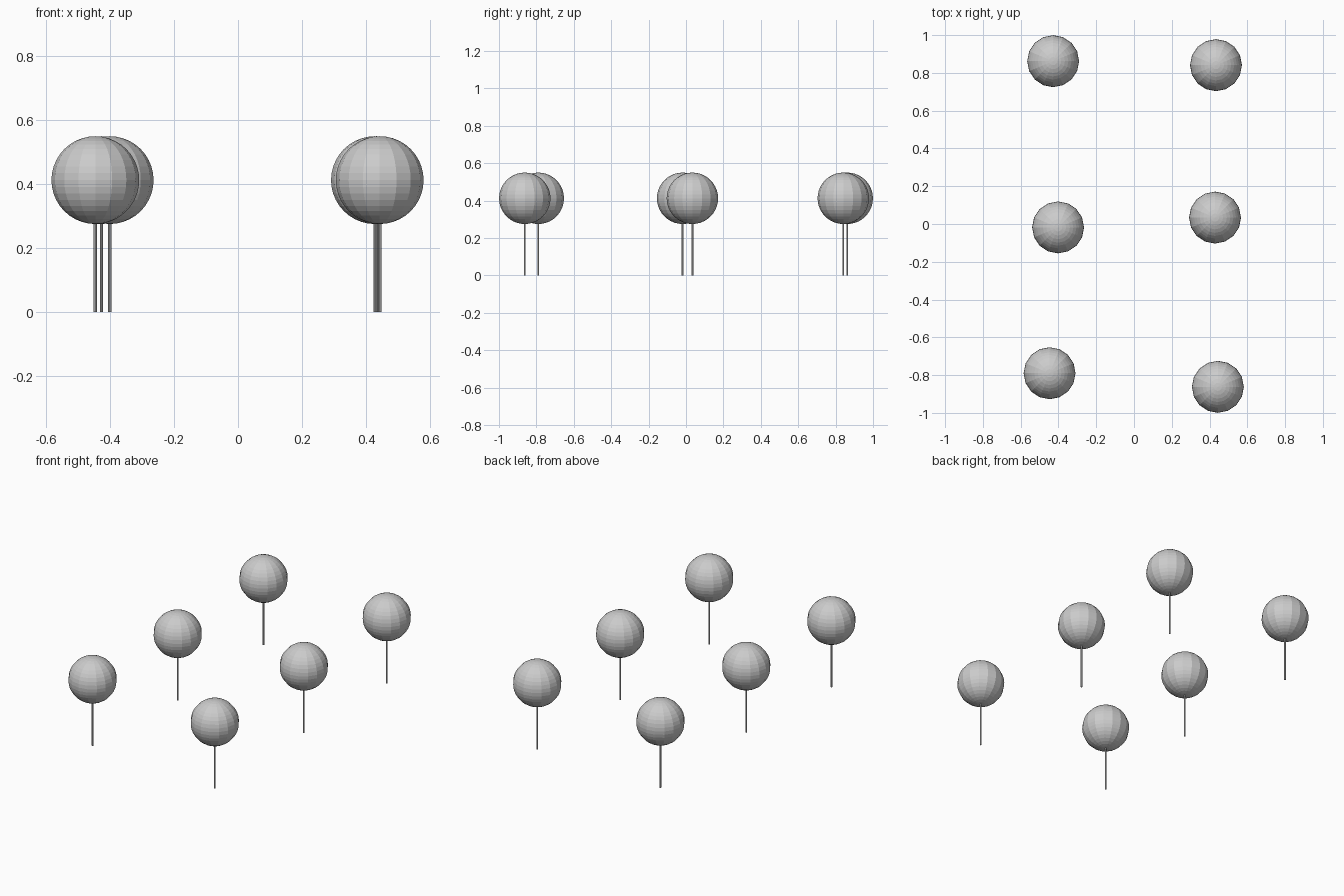
import bpy

cube = bpy.data.objects.get("Cube")
if cube:
    bpy.data.objects.remove(cube, do_unlink=True)

RADIUS = 0.1375
CENTRE_Z = 0.4125
STEM_RADIUS = 0.005
STEM_TOP = 0.29

# One grey for everything
grey = bpy.data.materials.new("plain grey")
grey.use_nodes = True
colour = (0.6, 0.6, 0.6, 1)
grey.diffuse_color = colour
grey.node_tree.nodes["Principled BSDF"].inputs["Base Color"].default_value = colour


def finish(name):
    ob = bpy.context.object
    ob.name = name
    ob.data.materials.append(grey)


def lollipop_tree(label, x, y):
    # Faceted round crown
    bpy.ops.mesh.primitive_uv_sphere_add(
        segments=16, ring_count=20, radius=RADIUS, location=(x, y, CENTRE_Z))
    finish(label + "_crown")
    # Thin stem, running just inside the crown
    bpy.ops.mesh.primitive_cylinder_add(
        vertices=8, radius=STEM_RADIUS, depth=STEM_TOP, location=(x, y, STEM_TOP / 2))
    finish(label + "_stem")


# Two loose rows of three
spots = {
    "front_right": (-0.447, -0.79),
    "middle_right": (-0.402, -0.018),
    "back_right": (-0.428, 0.862),
    "front_left": (0.444, -0.862),
    "middle_left": (0.429, 0.034),
    "back_left": (0.434, 0.841),
}
for label, (x, y) in spots.items():
    lollipop_tree(label, x, y)
